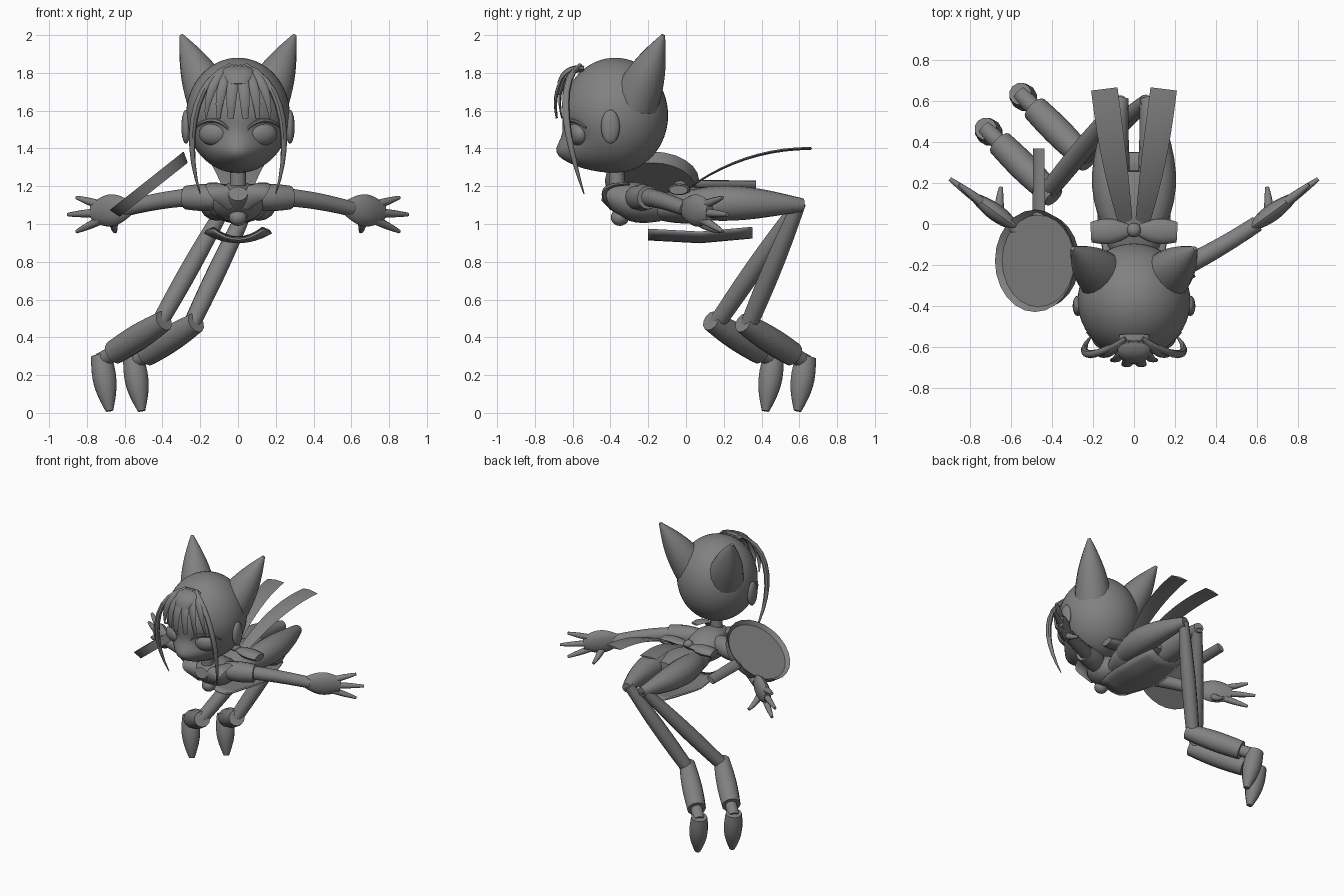
import bpy, bmesh, math
from mathutils import Vector, Matrix

cube = bpy.data.objects.get("Cube")
if cube:
    bpy.data.objects.remove(cube)

SIDEWAYS, UPWARD, DIAGONAL = Vector((1, 0, 0)), Vector((0, 0, 1)), Vector((1, 1, 0))
SIDES = {"left": Vector((1, 1, 1)), "right": Vector((-1, 1, 1))}

plain_grey = bpy.data.materials.new("plain grey")
plain_grey.use_nodes = True
plain_grey.diffuse_color = (.22, .22, .22, 1)
shader = plain_grey.node_tree.nodes["Principled BSDF"]
shader.inputs["Base Color"].default_value = plain_grey.diffuse_color


def finish(name, bm, angle=45):
    """Turn a bmesh into a shaded grey object."""
    bmesh.ops.recalc_face_normals(bm, faces=bm.faces)
    mesh = bpy.data.meshes.new(name)
    bm.to_mesh(mesh)
    bm.free()
    part = bpy.data.objects.new(name, mesh)
    bpy.context.collection.objects.link(part)
    mesh.materials.append(plain_grey)
    bpy.ops.object.select_all(action="DESELECT")
    part.select_set(True)
    bpy.context.view_layer.objects.active = part
    bpy.ops.object.shade_smooth_by_angle(angle=math.radians(angle))
    return part


def times(first, second):
    """Multiply two vectors axis by axis."""
    return Vector([a * b for a, b in zip(first, second)])


def ball(name, centre, size, shape=None, segments=24):
    """Ellipsoid, optionally reshaped by a function of each point."""
    bm = bmesh.new()
    bmesh.ops.create_uvsphere(bm, u_segments=segments, v_segments=segments * 2 // 3, radius=1)
    for vert in bm.verts:
        vert.co = Vector(centre) + times(size, vert.co)
        if shape:
            shape(vert.co)
    return finish(name, bm)


def bend(points, t):
    """Point on the smooth curve guided by the given points."""
    points = [Vector(p) for p in points]
    while len(points) > 1:
        points = [a.lerp(b, t) for a, b in zip(points, points[1:])]
    return points[0]


def tube(name, points, start, end, bulge=0, flat=1, side=SIDEWAYS, segments=12, steps=10):
    """Loft an ellipse along a curve; its half width runs from start to end plus a bulge."""
    bm = bmesh.new()
    rings = []
    for step in range(steps + 1):
        t = step / steps
        centre = bend(points, t)
        ahead = bend(points, t + .01) - bend(points, t - .01)
        across = (side - side.project(ahead)).normalized()
        depth = ahead.normalized().cross(across) * flat
        width = start + (end - start) * t + bulge * math.sin(math.pi * t)
        turns = [math.tau * k / segments for k in range(segments)]
        rings.append([bm.verts.new(centre + width * (across * math.cos(a) + depth * math.sin(a)))
                      for a in turns])
    for lower, upper in zip(rings, rings[1:]):
        for k in range(segments):
            bm.faces.new((lower[k - 1], lower[k], upper[k], upper[k - 1]))
    bm.faces.new(rings[0])
    bm.faces.new(rings[-1])
    return finish(name, bm)


def tube_pair(name, points, *sizes, side=SIDEWAYS, **options):
    """A tube on the left and its mirror image on the right."""
    for label, sign in SIDES.items():
        tube(f"{label}_{name}", [times(p, sign) for p in points], *sizes,
             side=times(side, sign), **options)


# Head with muzzle and eye sockets
def bump(distance, spread):
    return math.exp(-(distance / spread) ** 2)


def face_shape(co):
    front = min(1, max(0, -.375 - co.y) * 10)
    muzzle = bump(co.x, .13) * bump(co.z - 1.36, .09)
    socket = bump(abs(co.x) - .13, .08) * bump(co.z - 1.48, .06)
    co.y += front * (.03 * socket - .1 * muzzle)


ball("head", (0, -.375, 1.575), (.275, .28, .305), face_shape, segments=48)
tube("neck", [(0, -.36, 1.1), (0, -.37, 1.32)], .045, .04)
tube("hair_knot", [(0, -.54, 1.82), (0, -.64, 1.83), (0, -.67, 1.74)], .07, .05, .02, flat=.25)

# Eyes, lids and ears
for label, sign in SIDES.items():
    eye = ball(label + "_eye", (0, 0, 0), (.08, .045, .06))
    eye.location = times((.13, -.575, 1.475), sign)
    eye.rotation_euler = (.2, 0, .35 * sign.x)
    ball(label + "_side_ear", times((.275, -.4, 1.515), sign), (.025, .05, .09), segments=16)
tube_pair("eyelid", [(.04, -.635, 1.49), (.12, -.64, 1.6), (.23, -.53, 1.51)],
          .005, .005, .007, side=UPWARD, segments=6)
tube_pair("pointed_ear", [(.14, -.27, 1.65), (.3, -.12, 2)], .13, .01, .02,
          side=DIAGONAL, segments=16)

# Long locks and fringe
tube_pair("long_lock", [(.04, -.56, 1.84), (.26, -.7, 1.75), (.28, -.62, 1.4), (.2, -.54, 1.16)],
          .012, .003, .012, segments=8)
for strand in range(3):
    x = .035 + .06 * strand
    tube_pair(f"fringe_{strand + 1}",
              [(x * .3, -.57, 1.84), (x, -.73 + x * .3, 1.76), (x * 1.1, -.7 + x * .45, 1.56)],
              .012, .02 - .1 * x, .015, flat=.35, segments=8)

# Arms, sleeves and hands
tube_pair("arm", [(.08, -.27, 1.14), (.3, -.2, 1.16), (.6, 0, 1.08)], .055, .04)
tube_pair("sleeve", [(.08, -.27, 1.14), (.28, -.2, 1.14)], .06, .062, .01)
tube_pair("palm", [(.57, -.02, 1.085), (.77, .125, 1.06)], .04, .05, .04, flat=.5, side=UPWARD)
for finger, rise in enumerate((.09, 0, -.09)):
    reach = abs(rise)
    tube_pair(f"finger_{finger + 1}",
              [(.73, .095, 1.06 + rise * .45), (.9 - reach * .5, .22 - reach * .3, 1.05 + rise)],
              .024, .01, .003, side=UPWARD, segments=8)
tube_pair("thumb", [(.66, .04, 1.04), (.66, .1, .98), (.65, .18, .96)], .026, .01, .003, segments=8)

# Thighs, shins, boots and feet; both lower legs swing to the same side
tube_pair("thigh", [(.07, -.04, 1.1), (.16, .2, 1.12), (.06, .62, 1.1)], .06, .035, .045, segments=16)
lower_leg = Vector((-.235, .235, -.15))
for label, shin_end in (("left", Vector((-.25, .33, .46))), ("right", Vector((-.42, .16, .47)))):
    knee = times((.06, .6, 1.11), SIDES[label])
    cuff = shin_end + lower_leg
    heel = cuff + lower_leg * .3 + UPWARD * .03
    toe = heel + Vector((.045, -.045, .01 - heel.z))
    tube(label + "_shin", [knee, shin_end], .035, .045, .01)
    tube(label + "_boot", [shin_end - lower_leg * .12, cuff], .055, .065, .01, side=DIAGONAL)
    tube(label + "_ankle", [cuff, heel - UPWARD * .03], .04, .045, side=DIAGONAL)
    tube(label + "_foot", [heel, toe], .055, .02, .025, side=DIAGONAL)

# Torso and collar
tube("chest", [(0, -.44, 1.16), (0, -.12, 1.08)], .05, .09, .07, flat=.75, segments=20)
tube("hips", [(0, -.2, 1.08), (0, .26, 1.12)], .08, .08, .08, flat=.6, segments=20)
tube_pair("collar", [(.14, -.3, 1.21), (.12, -.5, 1.22), (.04, -.4, 1.08)],
          .03, .02, .03, flat=.25, segments=6)
ball("bell", (0, -.35, 1.035), (.048, .048, .045), segments=16)

# Bow with trailing ribbons
ball("bow_knot", (0, -.03, 1.2), (.035, .035, .03), segments=12)
tube_pair("bow_loop", [(.01, -.03, 1.19), (.21, -.04, 1.18)], .02, .05, .025, flat=.5,
          side=Vector((0, 1, 0)))
tube_pair("ribbon", [(.04, 0, 1.18), (.1, .3, 1.4), (.145, .66, 1.4)], .035, .065, .01,
          flat=.12, segments=4)

# Curved apron under the belly
bm = bmesh.new()
bmesh.ops.create_grid(bm, x_segments=8, y_segments=8, size=1)
for vert in bm.verts:
    x, y = vert.co.xy
    width = .11 + .065 * math.cos(y * 1.3)
    vert.co = (x * width, .075 + .275 * y, .91 + .05 * x * x + .025 * max(y, -y * .6))
thickness = finish("apron", bm).modifiers.new("thickness", "SOLIDIFY")
thickness.thickness = .012

# Tilted pan with a raised rim, and its handle
bm = bmesh.new()
bmesh.ops.create_cone(bm, cap_ends=True, segments=24, radius1=.23, radius2=.25, depth=.06)
floor = max(bm.faces, key=lambda face: face.calc_center_median().z)
bmesh.ops.inset_individual(bm, faces=[floor], thickness=.025)
bmesh.ops.translate(bm, verts=list(floor.verts), vec=UPWARD * -.025)
tilt = Matrix.Translation((-.465, -.18, 1.205)) @ Matrix.Rotation(-.67, 4, "Y")
bmesh.ops.transform(bm, matrix=tilt, verts=bm.verts)
finish("pan", bm, angle=30)
tube("pan_handle", [tilt @ Vector((0, y, 0)) for y in (.22, .55)], .04, .035, flat=.5,
     side=tilt.to_3x3() @ SIDEWAYS, segments=8)
